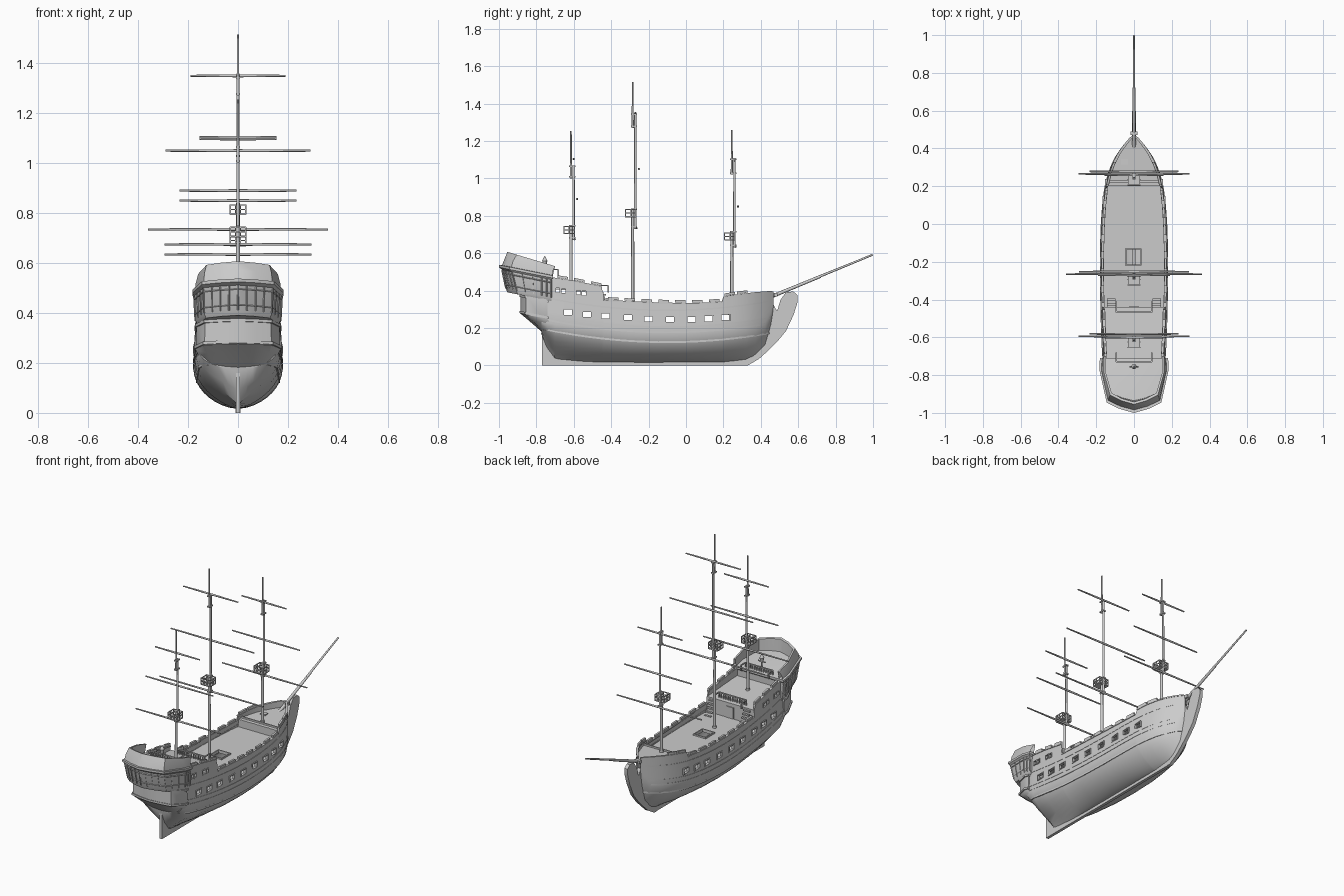
import bpy, bmesh, math
from mathutils import Vector

if "Cube" in bpy.data.objects:
    bpy.data.objects.remove(bpy.data.objects["Cube"])

# ---------- helpers ----------
def finish(name, bm, angle=30):
    bmesh.ops.recalc_face_normals(bm, faces=bm.faces)
    me = bpy.data.meshes.new(name)
    bm.to_mesh(me)
    bm.free()
    ob = bpy.data.objects.new(name, me)
    bpy.context.collection.objects.link(ob)
    smooth(ob, angle)
    return ob

def smooth(ob, angle=30):
    bpy.ops.object.select_all(action='DESELECT')
    ob.select_set(True)
    bpy.context.view_layer.objects.active = ob
    bpy.ops.object.shade_smooth_by_angle(angle=math.radians(angle))

def bake(ob):
    dg = bpy.context.evaluated_depsgraph_get()
    me = bpy.data.meshes.new_from_object(ob.evaluated_get(dg))
    ob.modifiers.clear()
    ob.data = me
    smooth(ob)

def boxes(name, items):
    bm = bmesh.new()
    for c, s in items:
        for v in bmesh.ops.create_cube(bm, size=1)['verts']:
            v.co = Vector((v.co.x * s[0] + c[0], v.co.y * s[1] + c[1], v.co.z * s[2] + c[2]))
    return finish(name, bm)

def rods(name, items, seg=10):
    bm = bmesh.new()
    for a, b, r1, r2 in items:
        a, b = Vector(a), Vector(b)
        m = (b - a).to_track_quat('Z', 'Y').to_matrix().to_4x4()
        m.translation = (a + b) / 2
        bmesh.ops.create_cone(bm, cap_ends=True, segments=seg, radius1=r1, radius2=r2,
                              depth=(b - a).length, matrix=m)
    return finish(name, bm, 50)

def loft(name, rings, closed=True, caps=True):
    bm = bmesh.new()
    vs = [[bm.verts.new(p) for p in r] for r in rings]
    n = len(vs[0])
    for a, b in zip(vs, vs[1:]):
        for i in range(n if closed else n - 1):
            j = (i + 1) % n
            bm.faces.new((a[i], a[j], b[j], b[i]))
    if caps:
        bm.faces.new(vs[0])
        if closed:
            bm.faces.new(vs[-1])
    return finish(name, bm)

def plate(name, prof, t):
    return loft(name, [[(x, y, z) for y, z in prof] for x in (-t, t)])

# ---------- hull form: y, half beam, keel z, beam z, top z, bottom sharpness ----------
ST = [(-.77, .150, .17, .24, .475, .8), (-.74, .158, .09, .23, .47, 1.3), (-.70, .163, .03, .22, .465, 1.6),
      (-.6, .168, .025, .21, .45, 1.1), (-.45, .172, .02, .20, .42, .75), (-.44, .172, .02, .20, .348, .75),
      (-.3, .175, .02, .185, .34, .62), (-.15, .175, .02, .18, .333, .58), (0, .170, .02, .18, .33, .6),
      (.1, .163, .02, .185, .332, .68), (.19, .152, .02, .19, .338, .8), (.2, .150, .02, .19, .365, .82),
      (.26, .135, .025, .195, .375, .95), (.32, .113, .03, .2, .382, 1.1), (.37, .086, .05, .21, .388, 1.2),
      (.42, .049, .1, .23, .392, 1.1), (.45, .022, .2, .28, .394, 1), (.465, .008, .28, .33, .395, 1)]

def station(y):
    y = min(max(y, ST[0][0]), ST[-1][0])
    for a, b in zip(ST, ST[1:]):
        if y <= b[0]:
            t = (y - a[0]) / (b[0] - a[0])
            return [p + (q - p) * t for p, q in zip(a, b)]

def width(y, z):
    _, m, zk, zw, zt, p = station(y)
    if z > zw:
        return m * (1 - .3 * (z - zw))
    s = max(0, (z - zk) / (zw - zk))
    return m * (1 - (1 - s) ** 2) ** p

rows = []
for y, m, zk, zw, zt, p in ST:
    zs = [zk + (zw - zk) * (i / 9) ** 1.6 for i in range(10)] + [zw + (zt - zw) * i / 4 for i in range(1, 5)]
    half = [(width(y, z), y, z) for z in zs]
    rows.append([(-x, y, z) for x, y, z in half[:0:-1]] + [(0, y, zk)] + half[1:])
hull = loft("hull", rows, closed=False)
sol = hull.modifiers.new("shell", 'SOLIDIFY')
sol.thickness, sol.offset = .008, 0

# gun ports and cabin windows, cut through both sides
PORTS = [(-.63, .285), (-.53, .272), (-.43, .265), (-.31, .256), (-.2, .248),
         (-.085, .246), (.03, .246), (.12, .25), (.21, .257)]
WINS = [(-.685, .402), (-.655, .398), (-.575, .39), (-.545, .386)]
cutter = boxes("port_cutter", [((0, y, z), (.6, .042, .028)) for y, z in PORTS] +
               [((0, y, z), (.6, .02, .022)) for y, z in WINS])
frames = boxes("port_frames", [((s * width(y, z), y, z), (.016, w, h)) for s in (-1, 1)
               for y, z, w, h in [(*q, .054, .038) for q in PORTS] + [(*q, .026, .03) for q in WINS]])
for ob in (hull, frames):
    b = ob.modifiers.new("ports", 'BOOLEAN')
    b.object, b.operation, b.solver = cutter, 'DIFFERENCE', 'EXACT'
    bake(ob)
cutter.hide_render = True
cutter.hide_set(True)

# wales and rails: square strips following the hull
def strip(name, zf, y0, y1, t, h, n=40):
    for s, side in ((-1, "left"), (1, "right")):
        rings = []
        for i in range(n + 1):
            y = y0 + (y1 - y0) * i / n
            z = zf(y)
            w = width(y, z)
            rings.append([(s * (w + dx), y, z + dz) for dx, dz in ((-t, -h), (t, -h), (t, h), (-t, h))])
        loft(name + "_" + side, rings)

for k, z0 in enumerate((.205, .178, .125)):
    strip(f"wale_{k}", lambda y: z0 + .16 * (y + .1) ** 2, -.765, .45, .006, .005)
strip("sheer_band", lambda y: .295 + .16 * (y + .1) ** 2, -.72, .45, .006, .004)
for nm, a, b in (("quarter_rail", -.72, -.451), ("waist_rail", -.439, .189), ("bow_rail", .201, .46)):
    strip(nm, lambda y: station(y)[4], a, b, .008, .004, 16)
caps = [-.66, -.57, -.48, -.39, -.3, -.21, -.12, -.03, .06, .15, .235, .3]
for i, y in enumerate(caps):
    strip(f"rail_cap_{i}", lambda v: station(v)[4] + .012, y - .028, y + .028, .006, .007, 2)

# keel, rudder and beakhead
plate("keel", [(-.72, 0), (.33, 0), (.40, .07), (.34, .06), (.3, .04), (-.7, .04)], .009)
plate("rudder", [(-.77, 0), (-.70, 0), (-.69, .06), (-.72, .2), (-.77, .2)], .009)
plate("beakhead", [(.31, 0), (.33, 0), (.39, .035), (.44, .08), (.49, .13), (.535, .185), (.575, .27), (.597, .34),
                   (.597, .375), (.575, .395), (.535, .393), (.505, .35), (.487, .29), (.465, .33),
                   (.44, .3), (.41, .12), (.36, .05)], .011)

# decks
def deck(name, y0, y1, zf, n=10):
    rings = []
    for i in range(n + 1):
        y = y0 + (y1 - y0) * i / n
        z = zf(y)
        w = max(.004, width(y, z) - .003)
        rings.append([(-w, y, z), (w, y, z), (w, y, z - .01), (-w, y, z - .01)])
    return loft(name, rings)

main = deck("main_deck", -.44, .215, lambda y: .298)
deck("fore_deck", .205, .455, lambda y: .345 + .05 * (y - .2))
deck("quarter_deck", -.73, -.44, lambda y: .392 - .1 * (y + .44))
hole = boxes("hatch_cutter", [((-.003, -.175, .3), (.076, .08, .1))])
hole.hide_render = True
hole.hide_set(True)
b = main.modifiers.new("hatch", 'BOOLEAN')
b.object, b.solver = hole, 'EXACT'
bake(main)
boxes("hatch_coaming", [((-.003 + s * .041, -.175, .3), (.006, .088, .014)) for s in (-1, 1)] +
      [((-.003, -.175 + s * .043, .3), (.088, .006, .014)) for s in (-1, 1)])
boxes("fore_hatch", [((-.05, .33, .354), (.036, .03, .008))])
boxes("bulkheads", [((0, -.445, .34), (.33, .01, .1)), ((0, .207, .32), (.29, .01, .05)),
                    ((0, -.725, .445), (.31, .01, .07)), ((0, .225, .352), (.28, .008, .01)),
                    ((0, -.44, .335), (.05, .012, .07))])

# balustrades at the deck breaks, with short side wings
def balustrade(name, y, z, hw, wing):
    it = [((0, y, z + .035), (2 * hw, .008, .006))]
    it += [((-hw + 2 * hw * i / 12, y, z + .016), (.006, .006, .034)) for i in range(13)]
    for s in (-1, 1):
        it += [((s * hw, y + wing / 2, z + .035), (.008, abs(wing), .006)),
               ((s * hw, y + wing, z + .016), (.008, .008, .034))]
    boxes(name, it)

balustrade("quarter_balustrade", -.465, .392, .095, .05)
balustrade("poop_balustrade", -.728, .478, .095, .045)
boxes("ladders", [((s * .12, -.435 + .011 * i, .378 - .02 * i), (.045, .014, .008))
                  for s in (-1, 1) for i in range(5)])

# stern galleries
def ring(w, yf, ys, yc, ya, z0, k=.2):
    h = [(w, yf), (w * 1.01, ys), (w * .8, yc), (w * .42, yc + (ya - yc) * .62)]
    pts = h + [(0, ya)] + [(-x, y) for x, y in h[::-1]]
    return [(x, y, z0 - k * (y + .95)) for x, y in pts]

loft("lower_gallery", [ring(.12, -.70, -.72, -.755, -.77, .215), ring(.155, -.72, -.75, -.82, -.845, .265),
                       ring(.168, -.74, -.77, -.855, -.885, .29), ring(.163, -.74, -.77, -.855, -.885, .395)])
loft("upper_gallery", [ring(.160, -.72, -.77, -.90, -.955, .39), ring(.168, -.72, -.77, -.905, -.962, .405),
                       ring(.173, -.72, -.77, -.93, -.983, .505), ring(.181, -.71, -.775, -.945, -1.0, .515),
                       ring(.181, -.71, -.775, -.945, -1.0, .528), ring(.17, -.71, -.775, -.93, -.98, .53)])
loft("poop_bulwark", [ring(.172, -.71, -.775, -.935, -.985, .525, .25), ring(.168, -.715, -.78, -.925, -.97, .565, .28),
                      ring(.158, -.70, -.785, -.905, -.955, .606, .3), ring(.148, -.70, -.785, -.895, -.942, .606, .3),
                      ring(.150, -.715, -.785, -.895, -.935, .525, .25)], closed=False, caps=False)
for i, (w, ya, yc, z0) in enumerate([(.171, -.89, -.86, .298), (.167, -.89, -.86, .385)]):
    loft(f"gallery_moulding_{i}", [ring(w + .003, -.735, -.77, yc, ya, z0 - .006), ring(w + .003, -.735, -.77, yc, ya, z0 + .006)])

# pilasters and sills between gallery windows
lo = [Vector(p) for p in ring(.169, -.72, -.77, -.905, -.963, .41)]
hi = [Vector(p) for p in ring(.174, -.72, -.77, -.93, -.984, .503)]
items = []
for i in range(8):
    for t in ((0, .33, .67) if i in (1, 6) else (0, .5)):
        items.append((lo[i].lerp(lo[i + 1], t), hi[i].lerp(hi[i + 1], t), .004, .004))
    for t in (.2, .85):
        items.append((lo[i].lerp(hi[i], t), lo[i + 1].lerp(hi[i + 1], t), .003, .003))
rods("gallery_pilasters", items, 4)

# stern lantern
rods("stern_lantern", [((0, -.755, .48), (0, -.755, .54), .005, .005), ((0, -.755, .535), (0, -.755, .56), .009, .014),
                       ((0, -.755, .56), (0, -.755, .585), .014, .002),
                       ((-.025, -.755, .535), (.025, -.755, .535), .004, .004)], 8)

# masts, tops and yards: name, y, foot, lower top, 2nd mast span, 3rd mast span, nest z, yards (z, half length)
MASTS = [("fore", .245, .33, .72, (.63, 1.11), (1.02, 1.26), .69, ((.635, .295), (.85, .235), (1.097, .155))),
         ("main", -.285, .28, .84, (.73, 1.35), (1.27, 1.515), .815, ((.735, .36), (1.05, .29), (1.35, .19))),
         ("mizzen", -.615, .39, .75, (.67, 1.07), (1.0, 1.255), .725, ((.675, .295), (.89, .235), (1.104, .155)))]
for nm, y, foot, top, m2, m3, nz, yards in MASTS:
    y2 = y + .014
    rods(nm + "_mast", [((0, y, foot), (0, y, top), .009, .008), ((0, y2, m2[0]), (0, y2, m2[1]), .007, .006),
                        ((0, y, m3[0]), (0, y, m3[1]), .006, .004), ((0, y, foot), (0, y, foot + .03), .013, .012)])
    boxes(nm + "_mast_caps", [((0, y + .007, z), (.018, .034, .008)) for z in
                              (top - .004, m2[0] + .012, m2[1] - .006, m3[0] + .008)])
    yc = y - .01
    nest = [((0, yc, nz - .02), (.066, .06, .006))]
    for s in (-1, 1):
        for z in (nz, nz + .018):
            nest += [((s * .031, yc, z), (.004, .06, .005)), ((0, yc + s * .028, z), (.066, .004, .005))]
        nest += [((s * .031, yc + d, nz), (.005, .005, .04)) for d in (-.028, 0, .028)]
        nest += [((s * .011, yc + d, nz), (.004, .004, .04)) for d in (-.028, .028)]
    boxes(nm + "_top", nest)
    for i, (z, hl) in enumerate(yards):
        yy = y + (.02, .033, .014)[i]
        rods(f"{nm}_yard_{i}", [((0, yy, z), (s * hl, yy, z), .006, .004) for s in (-1, 1)], 8)

# bowsprit
rods("bowsprit", [((0, .40, .345), (0, .72, .477), .010, .008), ((0, .68, .462), (0, .998, .592), .007, .005)])
boxes("bowsprit_collar", [((0, .48, .378), (.036, .02, .02))])
